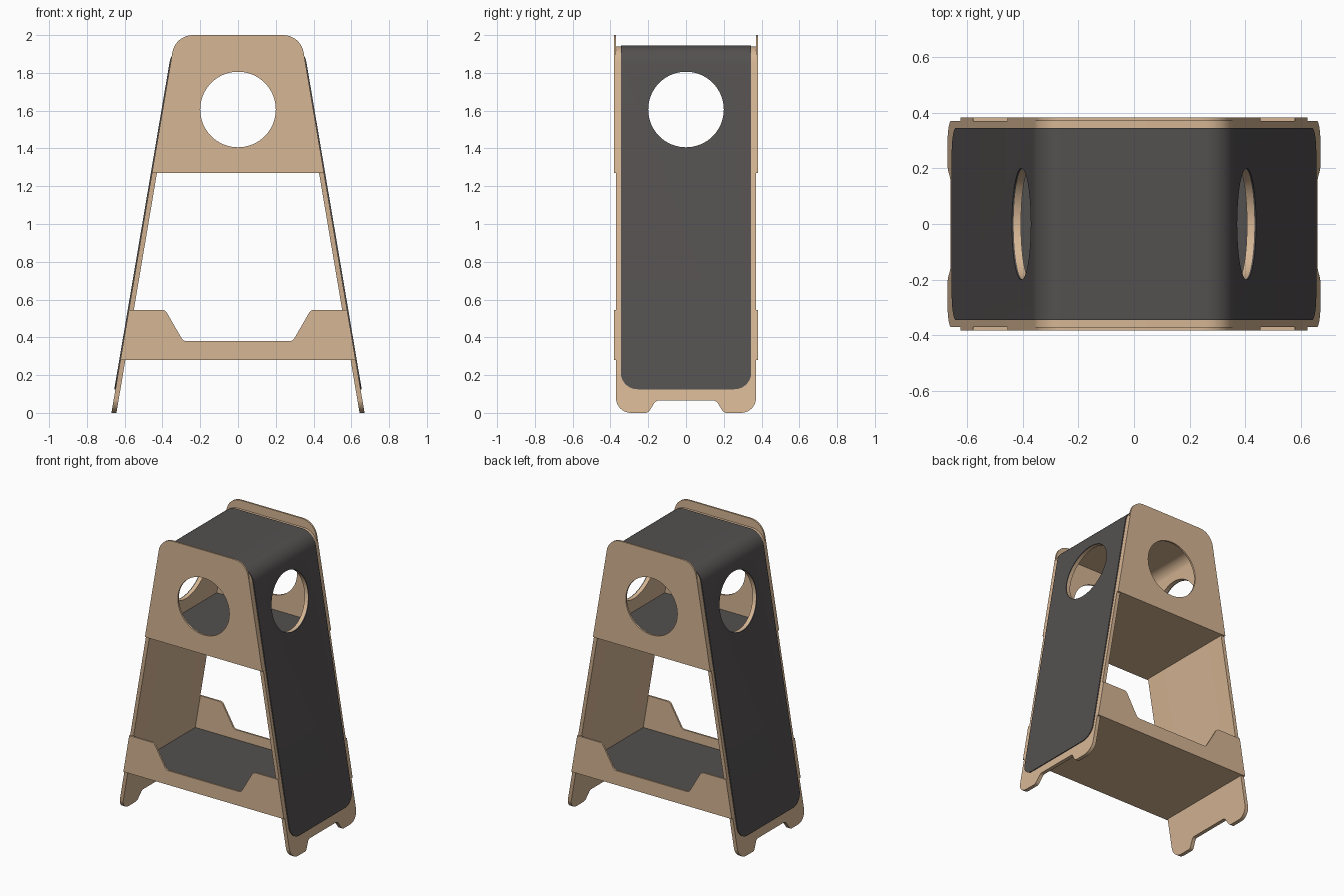
import bpy, bmesh, math
from mathutils import Vector

if "Cube" in bpy.data.objects:
    bpy.data.objects.remove(bpy.data.objects["Cube"])

K = 0.169            # inward lean of the side walls
T = 0.026            # board thickness
FELT = 0.006         # felt thickness
Y = 0.37             # half depth of the bent body


def material(name, rgb):
    m = bpy.data.materials.new(name)
    m.diffuse_color = (*rgb, 1)
    m.use_nodes = True
    m.node_tree.nodes["Principled BSDF"].inputs["Base Color"].default_value = m.diffuse_color
    return m


WOOD = material("light wood", (0.67, 0.465, 0.295))
GREY = material("dark grey felt", (0.088, 0.080, 0.080))


def rounded(corners, n=10, closed=True):
    """Points (x, y, radius) -> outline with rounded corners."""
    out = []
    for i, (x, y, r) in enumerate(corners):
        p = Vector((x, y))
        if r == 0 or (not closed and i in (0, len(corners) - 1)):
            out.append((x, y))
            continue
        a = (Vector(corners[i - 1][:2]) - p).normalized()
        b = (Vector(corners[(i + 1) % len(corners)][:2]) - p).normalized()
        half = a.angle(b) / 2
        c = p + (a + b).normalized() * (r / math.sin(half))
        s = p + a * (r / math.tan(half)) - c
        e = p + b * (r / math.tan(half)) - c
        a0 = math.atan2(s.y, s.x)
        d = (math.atan2(e.y, e.x) - a0 + math.pi) % (2 * math.pi) - math.pi
        for k in range(n + 1):
            t = a0 + d * k / n
            out.append((c.x + r * math.cos(t), c.y + r * math.sin(t)))
    return out


def prism(name, pts, axis, lo, hi, mat):
    """Extrude an outline: axis 'y' takes (x, z), axis 'x' takes (y, z)."""
    bm = bmesh.new()
    put = (lambda p, d: (p[0], d, p[1])) if axis == 'y' else (lambda p, d: (d, p[0], p[1]))
    rings = [[bm.verts.new(put(p, d)) for p in pts] for d in (lo, hi)]
    for r in rings:
        bm.faces.new(r)
    for i in range(len(pts)):
        j = (i + 1) % len(pts)
        bm.faces.new((rings[0][i], rings[0][j], rings[1][j], rings[1][i]))
    bmesh.ops.recalc_face_normals(bm, faces=bm.faces)
    me = bpy.data.meshes.new(name)
    bm.to_mesh(me)
    bm.free()
    me.materials.append(mat)
    ob = bpy.data.objects.new(name, me)
    bpy.context.collection.objects.link(ob)
    return ob


def activate(ob):
    bpy.ops.object.select_all(action='DESELECT')
    ob.select_set(True)
    bpy.context.view_layer.objects.active = ob


def boolean(ob, cutter, op):
    m = ob.modifiers.new("cut", 'BOOLEAN')
    m.operation, m.object, m.solver = op, cutter, 'EXACT'
    activate(ob)
    bpy.ops.object.modifier_apply(modifier=m.name)
    bpy.data.objects.remove(cutter)


def smooth(ob):
    activate(ob)
    bpy.ops.object.shade_smooth_by_angle(angle=math.radians(30))


def round_hole(ob, axis):
    circle = [(0.2 * math.cos(t * math.tau / 64), 1.606 + 0.2 * math.sin(t * math.tau / 64))
              for t in range(64)]
    boolean(ob, prism("hole_cutter", circle, axis, -1, 1, WOOD), 'DIFFERENCE')


def arch(d):
    """Bent arch line, offset d outward from the wood surface."""
    w = lambda z: 0.67 + d * 1.0142 - K * z
    top = 1.94 + d
    return rounded([(-w(-0.1), -0.1, 0), (-w(top), top, 0.1 + d),
                    (w(top), top, 0.1 + d), (w(-0.1), -0.1, 0)], 14, False)


def bent_sheet(name, d_in, d_out, half, side_outline, mat):
    ob = prism(name, arch(d_out) + arch(d_in)[::-1], 'y', -half, half, mat)
    boolean(ob, prism("outline_cutter", side_outline, 'x', -1, 1, mat), 'INTERSECT')
    round_hole(ob, 'x')
    smooth(ob)


def edge(z):
    return 0.67 - K * z


# Bent wooden body with cut-out feet
foot = [(0.16, 0.065, 0.03), (0.2, 0, 0.03), (Y + 0.001, 0, 0.08), (Y + 0.001, 2.1, 0)]
feet = rounded(foot + [(-y, z, r) for y, z, r in foot[::-1]])
bent_sheet("bent_body", -T, 0, Y, feet, WOOD)

# Felt cover over the body
H = 0.345
cover = rounded([(-H - 0.001, 2.1, 0), (-H - 0.001, 0.125, 0.09),
                 (H + 0.001, 0.125, 0.09), (H + 0.001, 2.1, 0)])
bent_sheet("felt_cover", 0, FELT, H, cover, GREY)

# Front and back panels
upper = rounded([(-edge(1.27), 1.27, 0), (edge(1.27), 1.27, 0),
                 (edge(2), 2, 0.11), (-edge(2), 2, 0.11)])
rail = [(edge(0.28), 0.28, 0), (edge(0.545), 0.545, 0),
        (0.385, 0.545, 0.03), (0.29, 0.38, 0.03)]
lower = rounded(rail + [(-x, z, r) for x, z, r in rail[::-1]])
for side, lo, hi in (("front", -Y - 0.012, -Y), ("back", Y, Y + 0.012)):
    p = prism(side + "_upper_panel", upper, 'y', lo, hi, WOOD)
    round_hole(p, 'y')
    smooth(p)
    smooth(prism(side + "_lower_rail", lower, 'y', lo, hi, WOOD))

# Two shelves, each with a felt mat
for name, z in (("lower", 0.28), ("upper", 1.27)):
    for part, a, b, mat in (("shelf", z, z + T, WOOD), ("mat", z + T, z + T + FELT, GREY)):
        w0, w1 = edge(a) - 0.02, edge(b) - 0.02
        prism(f"{name}_{part}", [(-w0, a), (w0, a), (w1, b), (-w1, b)], 'y', -Y, Y, mat)
